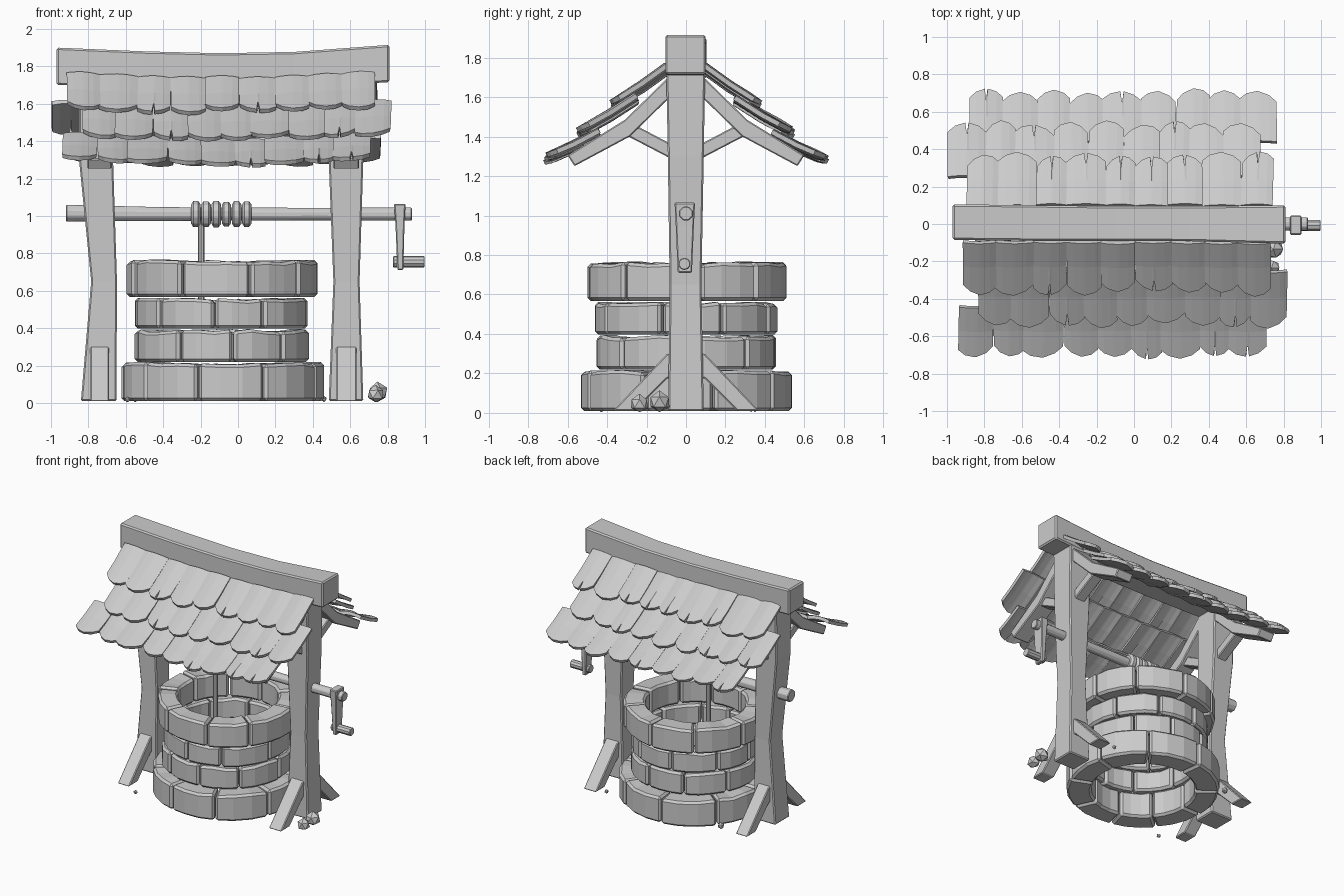
import bpy, bmesh, math, random
from mathutils import Vector

if "Cube" in bpy.data.objects:
    bpy.data.objects.remove(bpy.data.objects["Cube"])
random.seed(4)
R = random.uniform

mat = bpy.data.materials.new("plain grey")
mat.diffuse_color = (0.6, 0.6, 0.6, 1)
mat.use_nodes = True
mat.node_tree.nodes["Principled BSDF"].inputs["Base Color"].default_value = mat.diffuse_color


def add_loft(bm, rings):
    """Skin a closed solid through rings of equal point count."""
    vs = [[bm.verts.new(p) for p in r] for r in rings]
    n = len(vs[0])
    for a, b in zip(vs, vs[1:]):
        for i in range(n):
            j = (i + 1) % n
            bm.faces.new((a[i], a[j], b[j], b[i]))
    bm.faces.new(vs[0][::-1])
    bm.faces.new(vs[-1])


def finish(name, bm, bevel=0.0, thick=0.0):
    bmesh.ops.recalc_face_normals(bm, faces=bm.faces[:])
    me = bpy.data.meshes.new(name)
    bm.to_mesh(me)
    bm.free()
    me.materials.append(mat)
    ob = bpy.data.objects.new(name, me)
    bpy.context.collection.objects.link(ob)
    if thick:
        m = ob.modifiers.new("thickness", 'SOLIDIFY')
        m.thickness, m.offset = thick, 0
    if bevel:
        m = ob.modifiers.new("edge", 'BEVEL')
        m.width, m.segments, m.limit_method = bevel, 1, 'ANGLE'
        m.angle_limit = math.radians(40)
    return ob


def loft(name, rings, bevel=0.0):
    bm = bmesh.new()
    add_loft(bm, rings)
    return finish(name, bm, bevel)


def rect_z(z, x0, x1, y0, y1):
    return [(x0, y0, z), (x1, y0, z), (x1, y1, z), (x0, y1, z)]


def rect_x(x, y0, y1, z0, z1):
    return [(x, y0, z0), (x, y1, z0), (x, y1, z1), (x, y0, z1)]


def circle_x(x, y, z, r, n=10):
    return [(x, y + r * math.cos(math.tau * (i + .5) / n),
             z + r * math.sin(math.tau * (i + .5) / n)) for i in range(n)]


def prism_x(name, prof, x0, x1, bevel=0.006):
    return loft(name, [[(x, y, z) for y, z in prof] for x in (x0, x1)], bevel)


# Well wall: four rings of stones
CX = -0.085
courses = [(0.01, 0.212, 0.54, 0.37, -12), (0.22, 0.388, 0.463, 0.36, 8),
           (0.397, 0.557, 0.463, 0.36, -8), (0.568, 0.76, 0.507, 0.36, 15)]
for k, (z0, z1, ro, ri, start) in enumerate(courses):
    bm = bmesh.new()
    N = 9
    cuts = [math.radians(start - 90) + math.tau * (i + R(-.1, .1)) / N for i in range(N)]
    for i in range(N):
        a0 = cuts[i] + 0.008
        a1 = (cuts[i + 1] if i < N - 1 else cuts[0] + math.tau) - 0.008
        rr, rings = ro + R(-.008, .006), []
        for t in range(4):
            a = a0 + (a1 - a0) * t / 3
            c, s = math.cos(a), math.sin(a)
            top, r = z1 + R(-.009, .007), rr + R(-.003, .006)
            rings.append([(CX + ri * c, ri * s, z0), (CX + r * c, r * s, z0),
                          (CX + r * c, r * s, top), (CX + ri * c, ri * s, top)])
        add_loft(bm, rings)
    finish("stone_ring_%d" % (k + 1), bm, 0.016)

# Posts, pinched in the middle
loft("left_post", [rect_z(0.01, -.84, -.65, -.09, .09), rect_z(0.65, -.785, -.647, -.083, .078),
                   rect_z(1.3, -.85, -.668, -.092, .09), rect_z(1.74, -.85, -.67, -.1, .097)], 0.008)
loft("right_post", [rect_z(0.01, .485, .67, -.09, .09), rect_z(0.65, .51, .65, -.083, .078),
                    rect_z(1.3, .485, .67, -.092, .09), rect_z(1.74, .485, .67, -.1, .097)], 0.008)

# Sagging ridge beam
loft("ridge_beam", [rect_x(-.97, -.085, .105, 1.70, 1.9), rect_x(-.5, -.09, .1, 1.69, 1.88),
                    rect_x(-.1, -.09, .095, 1.685, 1.87), rect_x(.3, -.092, .095, 1.69, 1.877),
                    rect_x(.81, -.105, .1, 1.715, 1.915)], 0.01)

# Foot braces, rafters and roof struts, on both posts and both sides
foot = [(.07, .30), (.095, .30), (.37, .01), (.26, .01), (.095, .175), (.07, .175)]
rafter = [(.08, 1.71), (.31, 1.485), (.60, 1.305), (.565, 1.25), (.285, 1.40), (.08, 1.60)]
strut = [(.07, 1.295), (.09, 1.295), (.33, 1.42), (.27, 1.465), (.09, 1.37), (.07, 1.37)]
for side, xa, xb in (("left", -.79, -.69), ("right", .525, .633)):
    for face, s in (("front", -1), ("back", 1)):
        for nm, prof, inset in (("foot_brace", foot, 0), ("rafter", rafter, -.015), ("roof_strut", strut, .01)):
            prism_x("%s_%s_%s" % (side, face, nm), [(s * y, z) for y, z in prof],
                    xa + inset, xb - inset)

# Shingles: three overlapping rows per slope
# top edge (y, z), lower edge (y, z), front x range, back x range
rows = [((.09, 1.755), (.345, 1.572), (-.915, .73), (-.895, .74)),
        ((.245, 1.60), (.515, 1.427), (-.835, .82), (-.995, .68)),
        ((.435, 1.425), (.69, 1.29), (-.935, .71), (-.88, .765))]
for face, s in (("front", -1), ("back", 1)):
    for k, (top, low, fx, bx) in enumerate(rows):
        bm = bmesh.new()
        xa, xb = fx if s < 0 else bx
        n = 9
        w = (xb - xa) / n
        d = Vector((0, s * (low[0] - top[0]), low[1] - top[1]))
        nor = Vector((0, s * (top[1] - low[1]), low[0] - top[0])).normalized()
        edges = [xa] + [xa + w * (i + R(-.1, .1)) for i in range(1, n)] + [xb]
        for i in range(n):
            x0, x1 = edges[i] + .001, edges[i + 1] - .001
            notch = R(0, 1) < .33
            ends = [(0, -.14), (.2, -.03), (.46, .02), (.5, -.22 if notch else .025),
                    (.54, .02), (.8, -.03), (1, -.14)]
            tilt, slide, lift = R(-.05, .05), R(-.05, .06), R(-.003, .01)
            cols = []
            for u, e in ends:
                x = x0 + (x1 - x0) * u
                sag = .03 * max(0, 1 - ((x + .08) / .85) ** 2)
                bow = .012 * (1 - (2 * u - 1) ** 2) + lift
                col = []
                for v in (0, .5, 1 + e + slide + tilt * (2 * u - 1)):
                    p = Vector((x, s * top[0], top[1] - sag)) + d * v
                    p += nor * (bow + (.008 if v > .6 else 0))
                    p.x += tilt * .15 * v
                    col.append(bm.verts.new(p))
                cols.append(col)
            for a, b in zip(cols, cols[1:]):
                for j in (0, 1):
                    bm.faces.new((a[j], a[j + 1], b[j + 1], b[j]))
        finish("%s_shingle_row_%d" % (face, k + 1), bm, 0, 0.024)

# Axle with rope coils and hanging rope
loft("axle", [circle_x(-.92, 0, 1.015, .048, 8), circle_x(-.4, 0, 1.01, .04, 8),
              circle_x(.4, 0, 1.01, .036, 8), circle_x(.93, 0, 1.01, .038, 8)], 0.005)
bm = bmesh.new()
for i in range(6):
    x = -.25 + i * .0545
    h = .07 + R(-.003, .003)
    add_loft(bm, [circle_x(x + dx, 0, 1.01, r, 12) for dx, r in
                  ((0, h - .018), (.011, h), (.037, h), (.05, h - .018))])
finish("rope_coils", bm)
loft("hanging_rope", [[(-.197 + .018 * math.cos(i * math.tau / 8), .018 * math.sin(i * math.tau / 8), z)
                       for i in range(8)] for z in (.45, 1.0)])

# Crank arm and handle
loft("crank_arm", [rect_z(.71, .852, .884, -.042, .03), rect_z(.95, .842, .89, -.052, .04),
                   rect_z(1.065, .834, .896, -.058, .046)], 0.006)
loft("crank_handle", [circle_x(.83, -.008, .755, .031), circle_x(.998, -.008, .755, .031)], 0.004)

# Loose stones on the ground
for i, (x, y, r) in enumerate([(.735, -.235, .048), (.745, -.135, .056), (-.59, -.43, .016),
                               (.46, .33, .016), (-.55, .35, .026)]):
    bm = bmesh.new()
    bmesh.ops.create_icosphere(bm, subdivisions=1, radius=r)
    for v in bm.verts:
        v.co = v.co * R(.88, 1.08)
    low = min(v.co.z for v in bm.verts)
    for v in bm.verts:
        v.co += Vector((x, y, .004 - low))
    finish("loose_stone_%d" % (i + 1), bm)
